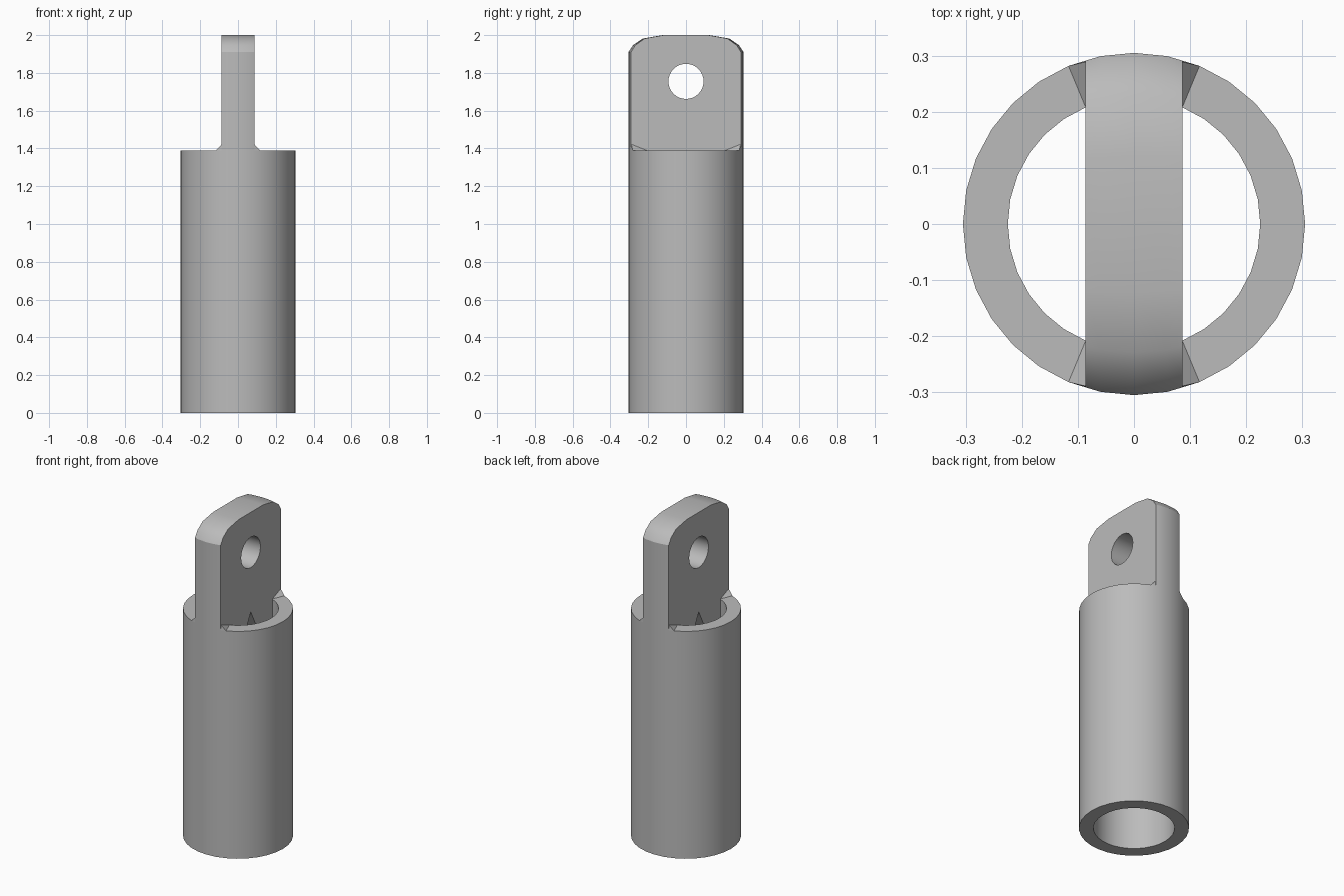
import bpy, bmesh, math
from math import cos, sin, pi

cube = bpy.data.objects.get("Cube")
if cube:
    bpy.data.objects.remove(cube, do_unlink=True)

R_OUT, R_IN, RIM, HALF = 0.305, 0.225, 1.39, 0.0865
SIDES = 32

grey = bpy.data.materials.new("plain grey")
grey.use_nodes = True
grey.diffuse_color = (0.5, 0.5, 0.5, 1)
grey.node_tree.nodes["Principled BSDF"].inputs["Base Color"].default_value = (0.5, 0.5, 0.5, 1)


def make(name, bm, smooth=True):
    bmesh.ops.recalc_face_normals(bm, faces=bm.faces[:])
    mesh = bpy.data.meshes.new(name)
    bm.to_mesh(mesh)
    bm.free()
    mesh.materials.append(grey)
    ob = bpy.data.objects.new(name, mesh)
    bpy.context.collection.objects.link(ob)
    bpy.ops.object.select_all(action='DESELECT')
    ob.select_set(True)
    bpy.context.view_layer.objects.active = ob
    if smooth:
        bpy.ops.object.shade_smooth_by_angle(angle=math.radians(30))
    return ob


# Hollow tube: a rectangular wall section spun around z
bm = bmesh.new()
section = [(R_OUT, 0), (R_OUT, RIM), (R_IN, RIM), (R_IN, 0)]
rings = [[bm.verts.new((r * cos(2 * pi * i / SIDES), r * sin(2 * pi * i / SIDES), z))
          for r, z in section] for i in range(SIDES)]
for i in range(SIDES):
    a, b = rings[i], rings[(i + 1) % SIDES]
    for j in range(4):
        k = (j + 1) % 4
        bm.faces.new((a[j], b[j], b[k], a[k]))
make("tube", bm)

# Tang: side outline repeated across x, following the round of the tube
step = 2 * pi / SIDES
x1, y1 = R_OUT * sin(step), R_OUT * cos(step)
x2, y2 = R_OUT * sin(2 * step), R_OUT * cos(2 * step)
y_edge = y1 + (y2 - y1) * (HALF - x1) / (x2 - x1)
columns = [(-HALF, y_edge), (-x1, y1), (0, R_OUT), (x1, y1), (HALF, y_edge)]
shoulder = [(1, 1.91), (0.92, 1.947), (0.75, 1.982), (0.4, 2.0)]

bm = bmesh.new()
loops = []
for x, y0 in columns:
    half = [(0.25, 0.9), (0.25, RIM), (y0, RIM)] + [(y0 * f, z) for f, z in shoulder]
    outline = half + [(-y, z) for y, z in reversed(half)] + [(0, RIM)]
    loops.append([bm.verts.new((x, y, z)) for y, z in outline])
for a, b in zip(loops, loops[1:]):
    for j in range(len(a)):
        k = (j + 1) % len(a)
        bm.faces.new((a[j], b[j], b[k], a[k]))
bm.faces.new(loops[0])
bm.faces.new(loops[-1])
tang = make("tang", bm, False)

# Pin hole through the tang
bpy.ops.mesh.primitive_cylinder_add(vertices=SIDES, radius=0.093, depth=0.6,
                                    location=(0, 0, 1.755), rotation=(0, pi / 2, 0))
cutter = bpy.context.object
cutter.name = "pin_hole_cutter"
cutter.hide_render = True
cutter.data.materials.append(grey)
bpy.ops.object.select_all(action='DESELECT')
tang.select_set(True)
bpy.context.view_layer.objects.active = tang
cut = tang.modifiers.new("pin_hole", 'BOOLEAN')
cut.operation = 'DIFFERENCE'
cut.solver = 'EXACT'
cut.object = cutter
bpy.ops.object.modifier_apply(modifier=cut.name)
bpy.data.objects.remove(cutter, do_unlink=True)
bpy.ops.object.shade_smooth_by_angle(angle=math.radians(30))

# Small sloped gussets where the tang meets the rim
bm = bmesh.new()
for sx in (-1, 1):
    for sy in (-1, 1):
        corners = [(x2, y2, RIM), (HALF, 0.209, RIM),
                   (HALF, y_edge, RIM), (HALF, y_edge - 0.002, 1.422)]
        v = [bm.verts.new((sx * x, sy * y, z)) for x, y, z in corners]
        for skip in range(4):
            bm.faces.new([p for i, p in enumerate(v) if i != skip])
make("gussets", bm, False)
